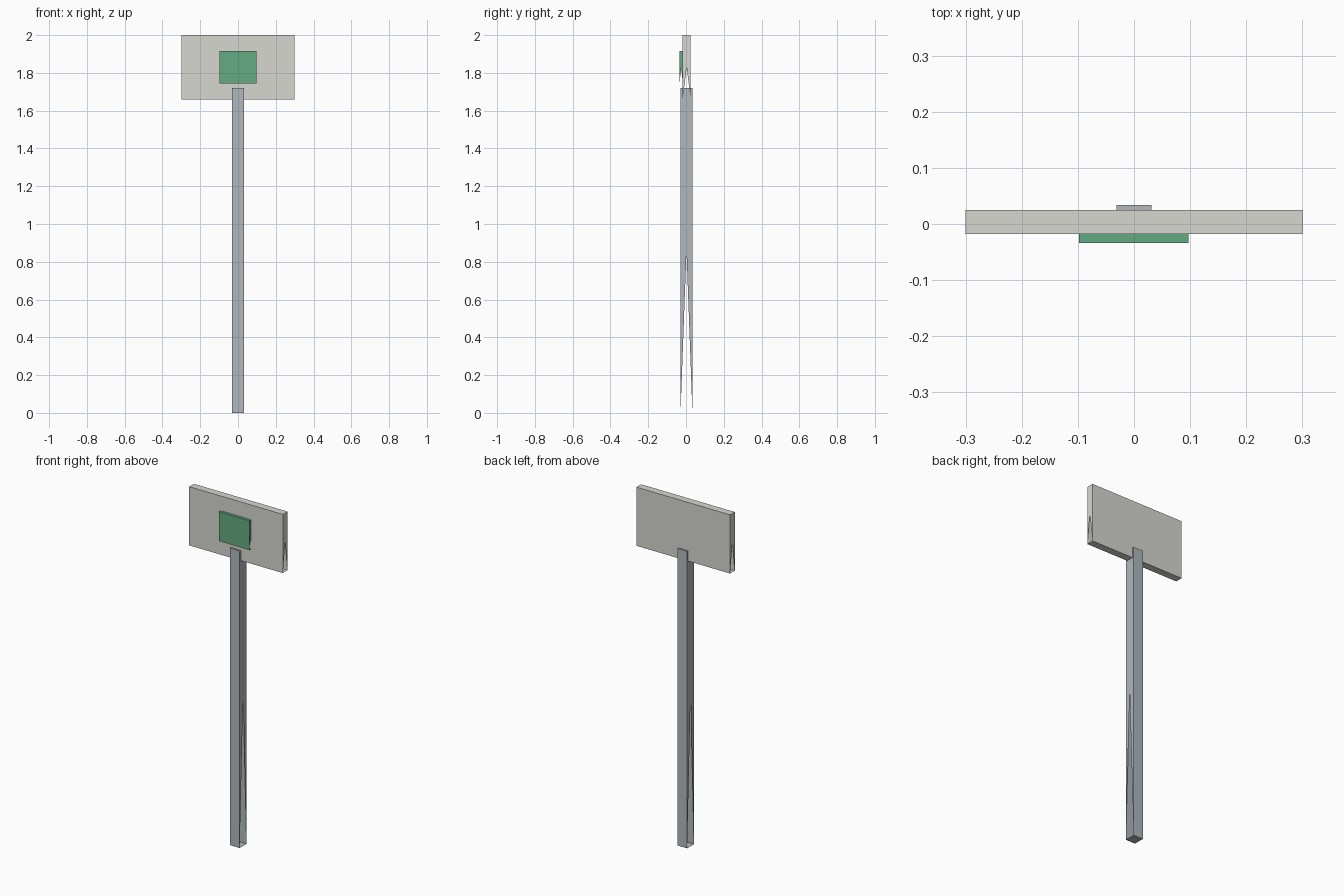
import bpy
import bmesh

if "Cube" in bpy.data.objects:
    bpy.data.objects.remove(bpy.data.objects["Cube"])


def material(name, rgb):
    m = bpy.data.materials.new(name)
    m.diffuse_color = (*rgb, 1)
    m.use_nodes = True
    m.node_tree.nodes["Principled BSDF"].inputs["Base Color"].default_value = m.diffuse_color
    return m


def panel_box(name, xs, ys, zs, mat):
    """Box whose two x ends are notched: the lower triangle of each end is open."""
    bm = bmesh.new()
    v = {(i, j, k): bm.verts.new((xs[i], ys[j], zs[k]))
         for i in (0, 1) for j in (0, 1) for k in (0, 1)}
    # front, back, bottom, top
    for j in (0, 1):
        f = [v[0, j, 0], v[1, j, 0], v[1, j, 1], v[0, j, 1]]
        bm.faces.new(f if j == 0 else f[::-1])
    for k in (0, 1):
        f = [v[0, 0, k], v[1, 0, k], v[1, 1, k], v[0, 1, k]]
        bm.faces.new(f if k == 1 else f[::-1])
    # notched ends, with the notch apex at the middle of the end
    for i in (0, 1):
        apex = bm.verts.new((xs[i], sum(ys) / 2, sum(zs) / 2))
        f = [v[i, 0, 0], apex, v[i, 1, 0], v[i, 1, 1], v[i, 0, 1]]
        bm.faces.new(f if i == 1 else f[::-1])
    me = bpy.data.meshes.new(name)
    bm.to_mesh(me)
    bm.free()
    me.materials.append(mat)
    ob = bpy.data.objects.new(name, me)
    bpy.context.collection.objects.link(ob)
    return ob


steel = material("steel_grey", (0.44, 0.48, 0.51))
board = material("board_grey", (0.68, 0.68, 0.64))
green = material("green", (0.13, 0.41, 0.22))

# Upright post
panel_box("post", (-0.031, 0.031), (-0.029, 0.034), (0, 1.72), steel)
# Sign board at the top
panel_box("sign_board", (-0.3, 0.3), (-0.018, 0.025), (1.66, 2.0), board)
# Raised green plate on the front of the board
panel_box("green_plate", (-0.098, 0.097), (-0.034, -0.017), (1.745, 1.915), green)
